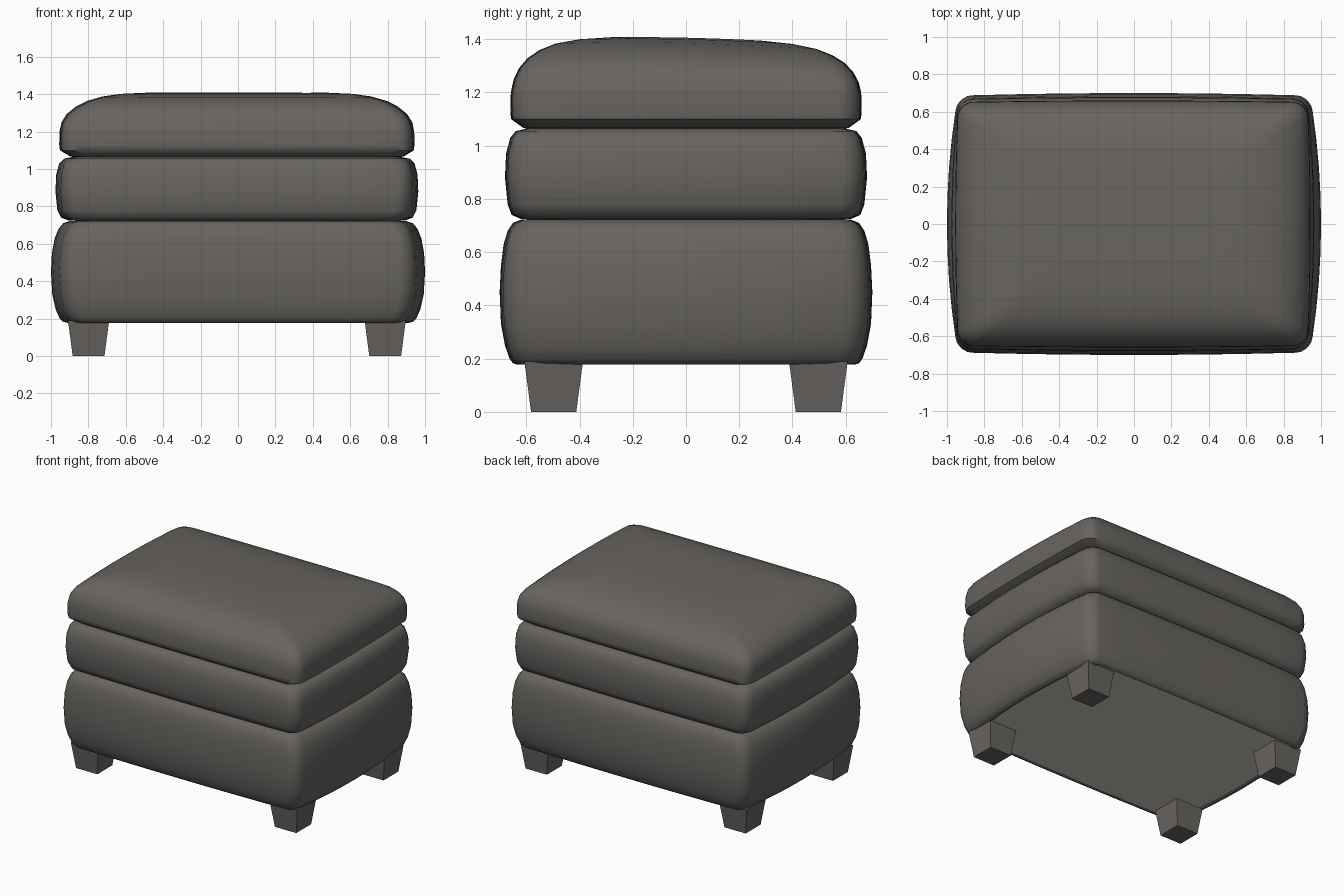
import bpy, bmesh, math

if "Cube" in bpy.data.objects:
    bpy.data.objects.remove(bpy.data.objects["Cube"])

def material(name, rgb):
    m = bpy.data.materials.new(name)
    m.diffuse_color = (*rgb, 1)
    m.use_nodes = True
    m.node_tree.nodes["Principled BSDF"].inputs["Base Color"].default_value = m.diffuse_color
    return m

LEATHER = material("dark grey leather", (0.135, 0.126, 0.116))
WOOD = material("dark grey legs", (0.138, 0.127, 0.118))
LINING = material("pale grey lining", (0.63, 0.60, 0.55))

def finish(bm, name, mat, smooth):
    me = bpy.data.meshes.new(name)
    bm.to_mesh(me)
    bm.free()
    me.materials.append(mat)
    ob = bpy.data.objects.new(name, me)
    bpy.context.collection.objects.link(ob)
    if smooth:
        bpy.context.view_layer.objects.active = ob
        ob.select_set(True)
        bpy.ops.object.shade_smooth_by_angle(angle=math.radians(50))
        ob.select_set(False)
    return ob

def outline(hx, hy, r, bx, by, steps=5, side=8):
    """Rounded rectangle whose sides bow outwards by bx and by."""
    pts = []
    corners = [(1, 1, 0), (-1, 1, 90), (-1, -1, 180), (1, -1, 270)]
    for sx, sy, a0 in corners:
        for i in range(steps + 1):
            a = math.radians(a0 + 90 * i / steps)
            pts.append((sx * (hx - r) + r * math.cos(a), sy * (hy - r) + r * math.sin(a)))
    full = []
    for i, p in enumerate(pts):
        full.append(p)
        if i % (steps + 1) == steps:      # subdivide the straight side
            q = pts[(i + 1) % len(pts)]
            full += [(p[0] + (q[0] - p[0]) * k / side, p[1] + (q[1] - p[1]) * k / side)
                     for k in range(1, side)]
    return [(x * (1 - bx * (y / hy) ** 2), y * (1 - by * (x / hx) ** 2)) for x, y in full]

def cushion(name, hx, hy, profile, bx, by, shift=0, warp=None, bottom=True):
    """Loft rounded outlines; profile rows are (z, inset x, inset y)."""
    bm = bmesh.new()
    rings = []
    for z, ix, iy in profile:
        r = max(0.03, 0.08 - 0.2 * min(ix, 0.1))
        ring = []
        for x, y in outline(hx - ix, hy - iy, r, bx, by):
            ring.append(bm.verts.new((x + shift, y, z + (warp(x, y, z) if warp else 0))))
        rings.append(ring)
    n = len(rings[0])
    for a, b in zip(rings, rings[1:]):
        for i in range(n):
            bm.faces.new((a[i], a[(i + 1) % n], b[(i + 1) % n], b[i]))
    if bottom:
        bm.faces.new(rings[0][::-1])
    bm.faces.new(rings[-1])
    return finish(bm, name, LEATHER, True)

# base block, open below
cushion("base_cushion", 1.0, 0.70, [
    (0.19, 0.10, 0.075), (0.178, 0.085, 0.065), (0.183, 0.065, 0.05), (0.20, 0.047, 0.037),
    (0.25, 0.025, 0.02), (0.33, 0.007, 0.005), (0.45, 0, 0), (0.55, 0.005, 0.005),
    (0.63, 0.02, 0.015), (0.68, 0.04, 0.03), (0.71, 0.065, 0.05), (0.722, 0.10, 0.08),
    (0.725, 0.16, 0.14)], 0.058, 0.02, bottom=False)

# pale lining panel closing the underside
bm = bmesh.new()
bm.faces.new([bm.verts.new((x, y, 0.184))
              for x, y in outline(0.905, 0.63, 0.06, 0.058, 0.02)][::-1])
finish(bm, "underside_panel", LINING, False)

# middle cushion
cushion("middle_cushion", 0.97, 0.68, [
    (0.722, 0.14, 0.12), (0.725, 0.07, 0.06), (0.74, 0.03, 0.025), (0.78, 0.01, 0.01),
    (0.88, 0, 0), (0.97, 0.004, 0.004), (1.03, 0.02, 0.02), (1.055, 0.045, 0.04),
    (1.064, 0.09, 0.08), (1.066, 0.14, 0.12)], 0.036, 0.017, -0.006)

# top cushion, domed, highest just in front of the middle
def slope(x, y, z):
    t = max(0, (z - 1.2) / 0.2)
    return -0.035 * t * ((y + 0.2) / 0.8) ** 2

cushion("top_cushion", 0.95, 0.66, [
    (1.062, 0.13, 0.11), (1.066, 0.06, 0.05), (1.10, 0.004, 0.003), (1.13, 0, 0),
    (1.20, 0.002, 0.002), (1.25, 0.012, 0.012), (1.295, 0.04, 0.032), (1.335, 0.09, 0.065),
    (1.365, 0.15, 0.11), (1.388, 0.23, 0.17), (1.402, 0.33, 0.26), (1.408, 0.46, 0.38),
    (1.408, 0.62, 0.52)], 0.016, 0.012, -0.006, slope)

# four tapered legs
for sx, side in ((-1, "left"), (1, "right")):
    for sy, end in ((-1, "front"), (1, "back")):
        bm = bmesh.new()
        bmesh.ops.create_cube(bm, size=1)
        cx, cy = sx * 0.793 - 0.006, sy * 0.497
        for v in bm.verts:
            top = v.co.z > 0
            w = 0.22 if top else 0.17
            v.co = (cx + v.co.x * w, cy + v.co.y * w, 0.19 if top else 0)
        finish(bm, f"{end}_{side}_leg", WOOD, False)
